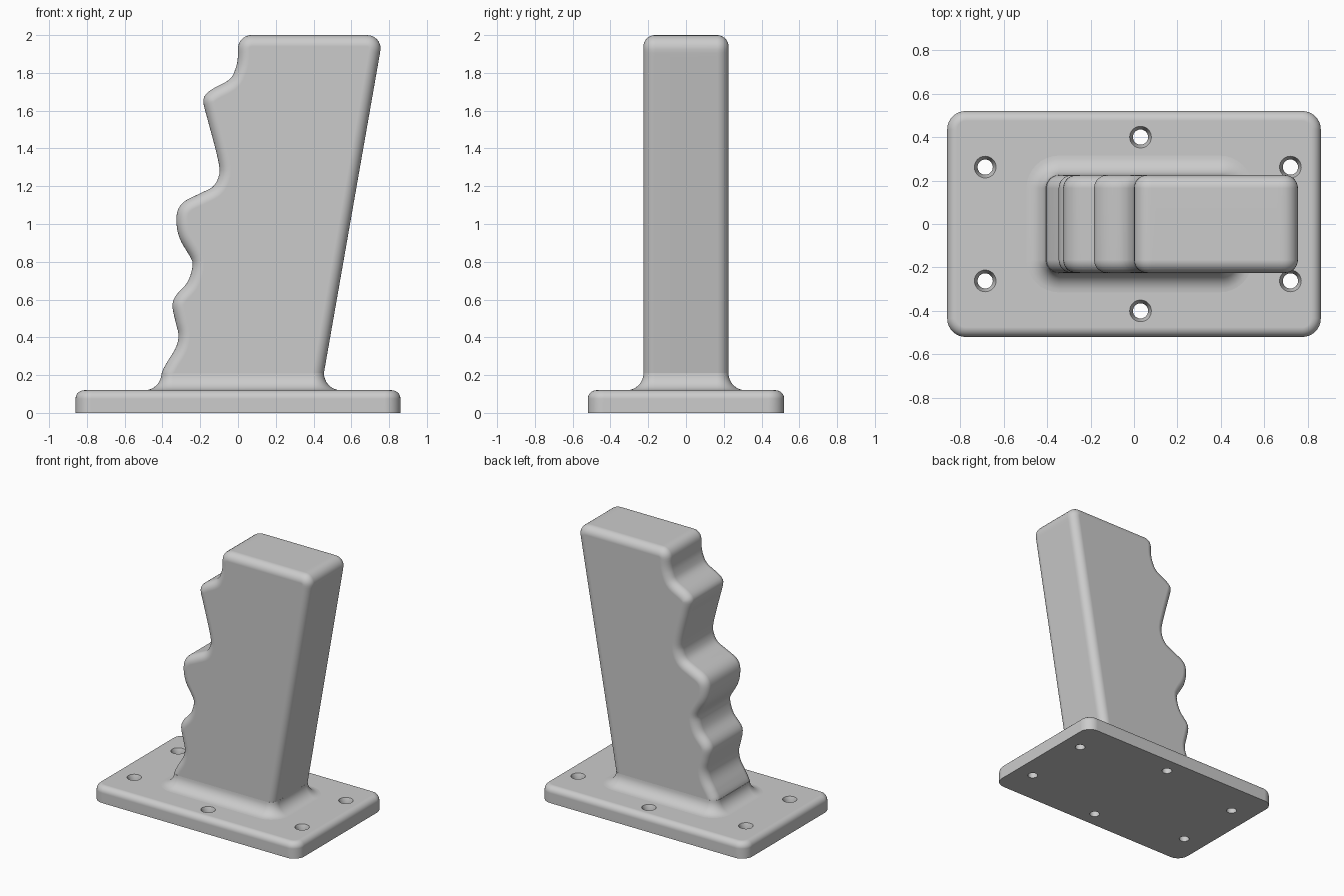
import bpy, bmesh, math
from mathutils import Vector

if "Cube" in bpy.data.objects:
    bpy.data.objects.remove(bpy.data.objects["Cube"])

grey = bpy.data.materials.new("plain grey")
grey.diffuse_color = (0.6, 0.6, 0.6, 1)
grey.use_nodes = True
grey.node_tree.nodes["Principled BSDF"].inputs["Base Color"].default_value = grey.diffuse_color


def loft(name, stacks):
    """Capped skin over each stack of equal-length rings."""
    bm = bmesh.new()
    for rings in stacks:
        vs = [[bm.verts.new(p) for p in ring] for ring in rings]
        n = len(vs[0])
        for a, b in zip(vs, vs[1:]):
            for i in range(n):
                j = (i + 1) % n
                bm.faces.new((a[i], a[j], b[j], b[i]))
        bm.faces.new(vs[0][::-1])
        bm.faces.new(vs[-1])
    bmesh.ops.recalc_face_normals(bm, faces=bm.faces)
    mesh = bpy.data.meshes.new(name)
    bm.to_mesh(mesh)
    bm.free()
    mesh.materials.append(grey)
    ob = bpy.data.objects.new(name, mesh)
    bpy.context.collection.objects.link(ob)
    return ob


def activate(ob):
    bpy.ops.object.select_all(action='DESELECT')
    ob.select_set(True)
    bpy.context.view_layer.objects.active = ob


def smooth(ob):
    activate(ob)
    bpy.ops.object.shade_smooth_by_angle(angle=math.radians(32))
    wn = ob.modifiers.new("even_normals", 'WEIGHTED_NORMAL')
    wn.keep_sharp = True


def arc(cx, cy, r, a0, a1, n=10):
    angles = [math.radians(a0 + (a1 - a0) * i / n) for i in range(n + 1)]
    return [(cx + r * math.cos(a), cy + r * math.sin(a)) for a in angles]


def rounded_rect(x0, x1, hy, r, z):
    pts = []
    for cx, cy, a in ((x1 - r, hy - r, 0), (x0 + r, hy - r, 90),
                      (x0 + r, r - hy, 180), (x1 - r, r - hy, 270)):
        pts += arc(cx, cy, r, a, a + 90, 8)
    return [(x, y, z) for x, y in pts]


def spline(pts, steps=8):
    """Catmull-Rom curve through the points."""
    p = [Vector(q) for q in [pts[0], *pts, pts[-1]]]
    out = []
    for a, b, c, d in zip(p, p[1:], p[2:], p[3:]):
        for i in range(steps):
            t = i / steps
            out.append(0.5 * (2 * b + (c - a) * t + (2 * a - 5 * b + 4 * c - d) * t * t
                              + (3 * b - a - 3 * c + d) * t ** 3))
    return out + [p[-1]]


def resample(pts, step):
    """Even spacing along a closed outline."""
    pts = [Vector(p) for p in pts]
    lens = [(q - p).length for p, q in zip(pts, pts[1:] + pts[:1])]
    total = sum(lens)
    n = round(total / step)
    out, seg, start = [], 0, 0.0
    for k in range(n):
        s = total * k / n
        while seg < len(pts) - 1 and start + lens[seg] < s:
            start += lens[seg]
            seg += 1
        t = (s - start) / max(lens[seg], 1e-9)
        out.append(pts[seg].lerp(pts[(seg + 1) % len(pts)], t))
    return out


# Grip: finger-groove side, slanted back, rounded top corners (x, z)
fingers = [(0, 1.93), (-.002, 1.87), (-.014, 1.82), (-.045, 1.765), (-.135, 1.715),
           (-.175, 1.68), (-.183, 1.64), (-.16, 1.55), (-.12, 1.40), (-.10, 1.31),
           (-.10, 1.26), (-.13, 1.20), (-.205, 1.16), (-.283, 1.12), (-.32, 1.07),
           (-.325, .995), (-.305, .915), (-.25, .82), (-.24, .778), (-.267, .693),
           (-.33, .62), (-.347, .566), (-.33, .48), (-.315, .41), (-.33, .344),
           (-.38, .26), (-.405, .196), (-.405, .03)]
outline = spline(fingers) + [(.423, .03)]
outline += arc(.685, 1.93, .07, -10, 90) + arc(.07, 1.93, .07, 90, 180)[:-1]
outline = resample(outline, 0.02)
count = len(outline)

# Inward directions, softened so the rounded edge stays clean at the tips
inward = []
for i in range(count):
    t = outline[(i + 1) % count] - outline[i - 1]
    inward.append(Vector((-t.y, t.x)).normalized())
for _ in range(2):
    inward = [(inward[i - 1] + 2 * inward[i] + inward[(i + 1) % count]).normalized()
              for i in range(count)]

HALF, ROUND = 0.225, 0.06
rings = []
for side in (-1, 1):
    for k in range(8):
        a = math.radians(90 * (7 - k if side < 0 else k) / 7)
        y = side * (HALF - ROUND + ROUND * math.sin(a))
        d = ROUND * (1 - math.cos(a))
        rings.append([(p.x + n.x * d, y, p.y + n.y * d) for p, n in zip(outline, inward)])
smooth(loft("grip", [rings]))

# Flared fillet where the grip meets the plate
FIL = 0.09
rings = []
for k in range(10):
    a = math.radians(10 * k)
    d = FIL * (1 - math.sin(a))
    rings.append(rounded_rect(-.405 - d, .455 + d, HALF + d, ROUND + d,
                              .12 + FIL * (1 - math.cos(a))))
smooth(loft("grip_fillet", [rings]))

# Base plate with rounded upper edge
EDGE = 0.045
rings = [rounded_rect(-.86, .86, .52, .085, 0)]
for k in range(8):
    a = math.radians(90 * k / 7)
    d = EDGE * (1 - math.cos(a))
    rings.append(rounded_rect(-.86 + d, .86 - d, .52 - d, .085 - d,
                              .12 - EDGE + EDGE * math.sin(a)))
plate = loft("base_plate", [rings])

# Countersunk screw holes
stacks = []
for x, y in ((-.685, .262), (.72, .262), (.03, .4)):
    for s in (-1, 1):
        stacks.append([[(px, py, z) for px, py in arc(x, s * y, r, 0, 360, 32)[:-1]]
                       for r, z in ((.035, -.1), (.035, .08), (.05, .12), (.05, .2))])
cutter = loft("hole_cutter", stacks)
cutter.hide_render = True
cut = plate.modifiers.new("holes", 'BOOLEAN')
cut.operation = 'DIFFERENCE'
cut.solver = 'EXACT'
cut.object = cutter
activate(plate)
bpy.ops.object.modifier_apply(modifier="holes")
bpy.data.objects.remove(cutter)
smooth(plate)
